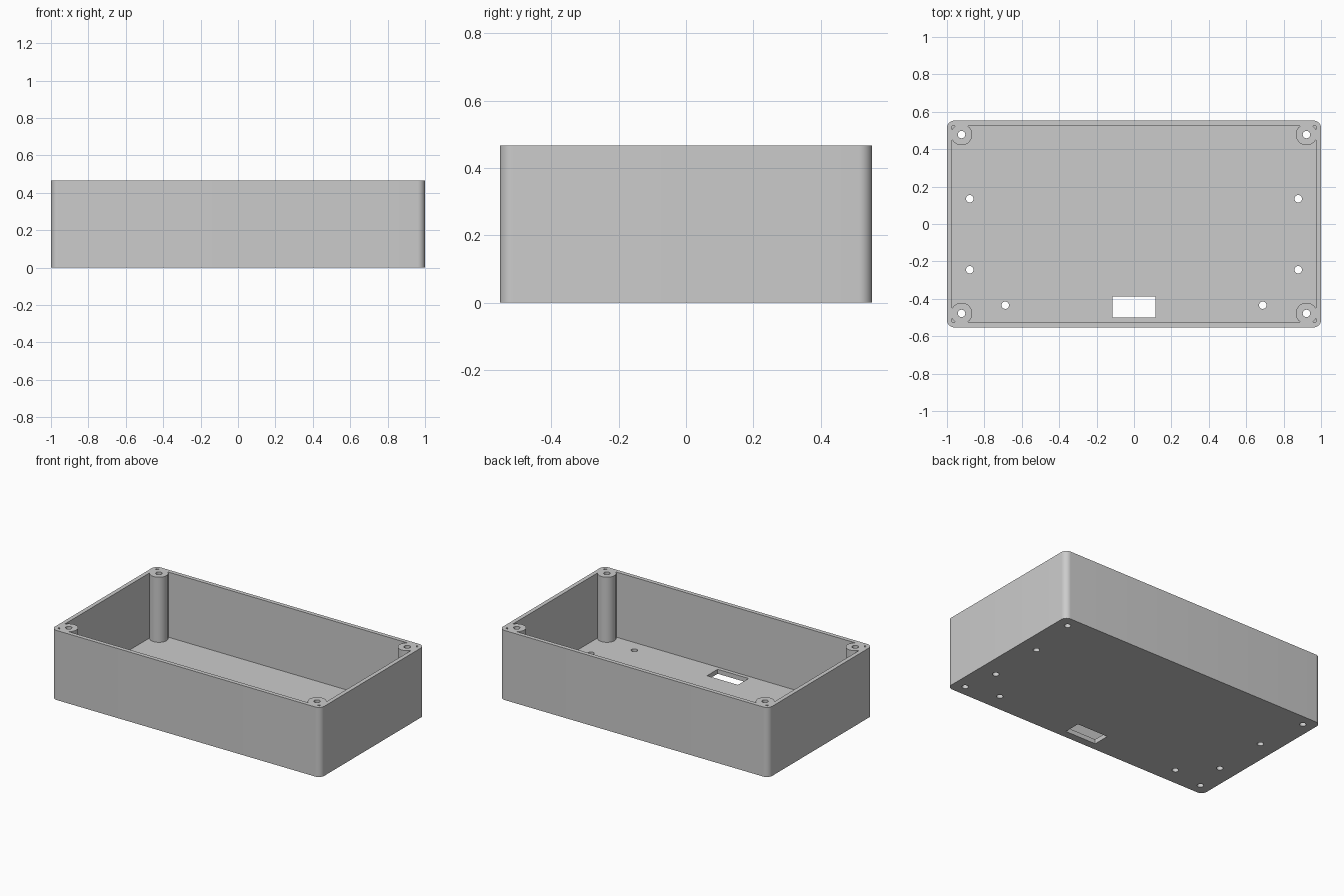
import bpy
import bmesh
import math

cube = bpy.data.objects.get("Cube")
if cube:
    bpy.data.objects.remove(cube, do_unlink=True)

HALF_X, HALF_Y, HEIGHT = 1.0, 0.553, 0.467
WALL, FLOOR, CORNER = 0.028, 0.03, 0.04
BOSS_X, BOSS_Y, BOSS_R, HOLE_R = 0.922, 0.478, 0.057, 0.02

grey = bpy.data.materials.new("plain grey")
grey.use_nodes = True
grey.diffuse_color = (0.6, 0.6, 0.6, 1)
grey.node_tree.nodes["Principled BSDF"].inputs["Base Color"].default_value = (0.6, 0.6, 0.6, 1)


def finish(name, bm):
    mesh = bpy.data.meshes.new(name)
    bmesh.ops.recalc_face_normals(bm, faces=bm.faces)
    bm.to_mesh(mesh)
    bm.free()
    mesh.materials.append(grey)
    obj = bpy.data.objects.new(name, mesh)
    bpy.context.collection.objects.link(obj)
    return obj


def add_prism(bm, outline, z0, z1):
    """Extrude a flat outline from z0 to z1."""
    base = bm.faces.new([bm.verts.new((x, y, z0)) for x, y in outline])
    top = bmesh.ops.extrude_face_region(bm, geom=[base])["geom"]
    verts = [v for v in top if isinstance(v, bmesh.types.BMVert)]
    bmesh.ops.translate(bm, verts=verts, vec=(0, 0, z1 - z0))


def rectangle(x0, x1, y0, y1):
    return [(x0, y0), (x1, y0), (x1, y1), (x0, y1)]


def circle(cx, cy, radius, steps=40):
    turns = [math.tau * i / steps for i in range(steps)]
    return [(cx + radius * math.cos(a), cy + radius * math.sin(a)) for a in turns]


def rounded_rectangle(hx, hy, r, steps=10):
    points = []
    for quarter, (sx, sy) in enumerate([(1, 1), (-1, 1), (-1, -1), (1, -1)]):
        for i in range(steps + 1):
            a = (quarter + i / steps) * math.pi / 2
            points.append((sx * (hx - r) + r * math.cos(a), sy * (hy - r) + r * math.sin(a)))
    return points


def prisms(name, outlines, z0, z1):
    bm = bmesh.new()
    for outline in outlines:
        add_prism(bm, outline, z0, z1)
    return finish(name, bm)


def subtract(target, cutter):
    cutter.hide_render = True
    mod = target.modifiers.new("cut", "BOOLEAN")
    mod.operation, mod.solver, mod.object = "DIFFERENCE", "EXACT", cutter
    bpy.context.view_layer.objects.active = target
    bpy.ops.object.modifier_apply(modifier=mod.name)
    bpy.data.objects.remove(cutter, do_unlink=True)


# Outer block with rounded upright corners
case = prisms("enclosure_base", [rounded_rectangle(HALF_X, HALF_Y, CORNER)], 0, HEIGHT)

# Cavity, leaving the four corner screw posts standing
corners = [(sx * BOSS_X, sy * BOSS_Y) for sx in (-1, 1) for sy in (-1, 1)]
ix, iy = HALF_X - WALL, HALF_Y - WALL
cavity = prisms("cavity_cutter", [rectangle(-ix, ix, -iy, iy)], FLOOR, HEIGHT + 0.1)
posts = prisms("post_cutter", [circle(x, y, BOSS_R) for x, y in corners], -0.1, HEIGHT + 0.2)
subtract(cavity, posts)
subtract(case, cavity)

# Screw holes through posts and floor, and the connector slot
holes = corners + [(s * x, y) for s in (-1, 1)
                   for x, y in [(0.878, 0.135), (0.878, -0.245), (0.688, -0.434)]]
outlines = [circle(x, y, HOLE_R, 24) for x, y in holes]
outlines.append(rectangle(-0.115, 0.115, -0.5, -0.387))
subtract(case, prisms("hole_cutter", outlines, -0.1, HEIGHT + 0.2))

# Smooth the curved walls, keep edges sharp
bpy.ops.object.select_all(action="DESELECT")
case.select_set(True)
bpy.context.view_layer.objects.active = case
bpy.ops.object.shade_smooth_by_angle(angle=math.radians(30))
